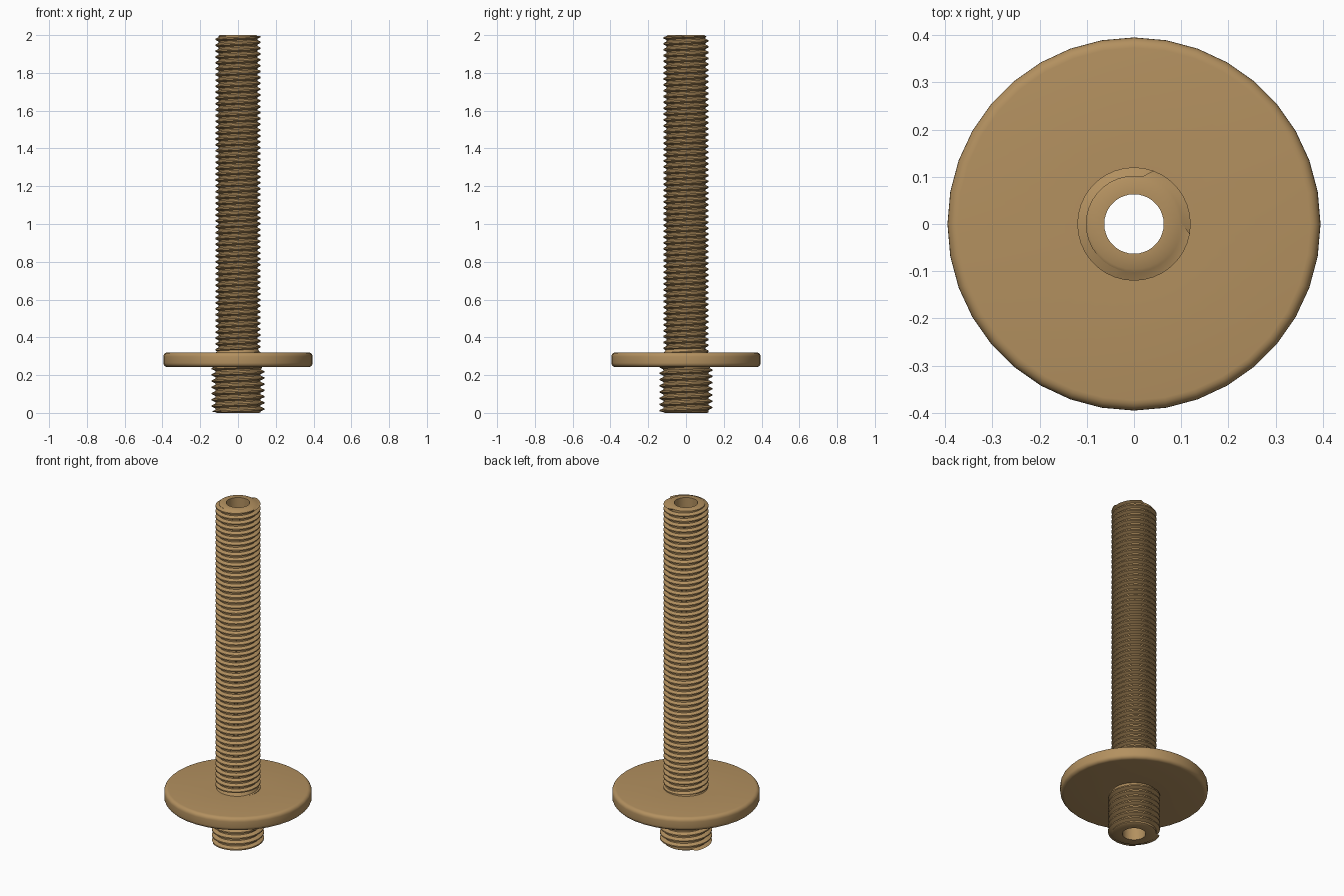
import bpy, bmesh, math

if "Cube" in bpy.data.objects:
    bpy.data.objects.remove(bpy.data.objects["Cube"])

SEG = 36
BORE = 0.063

brass = bpy.data.materials.new("warm brass")
brass.diffuse_color = (0.45, 0.28, 0.115, 1)
brass.use_nodes = True
brass.node_tree.nodes["Principled BSDF"].inputs["Base Color"].default_value = brass.diffuse_color


def finish(name, bm):
    bmesh.ops.remove_doubles(bm, verts=bm.verts, dist=0.0002)
    bmesh.ops.recalc_face_normals(bm, faces=bm.faces)
    me = bpy.data.meshes.new(name)
    bm.to_mesh(me)
    bm.free()
    me.materials.append(brass)
    ob = bpy.data.objects.new(name, me)
    bpy.context.collection.objects.link(ob)
    bpy.ops.object.select_all(action='DESELECT')
    bpy.context.view_layer.objects.active = ob
    ob.select_set(True)
    bpy.ops.object.shade_smooth_by_angle(angle=math.radians(35))
    return ob


def bridge(bm, columns, closed=False):
    """Skin neighbouring columns of vertices with quads."""
    n = len(columns[0])
    for a, b in zip(columns, columns[1:]):
        for k in range(n if closed else n - 1):
            m = (k + 1) % n
            bm.faces.new((a[k], b[k], b[m], a[m]))


def lathe(name, profile):
    """Revolve a closed (radius, height) profile."""
    bm = bmesh.new()
    cols = []
    for j in range(SEG + 1):
        t = 2 * math.pi * j / SEG
        cols.append([bm.verts.new((r * math.cos(t), r * math.sin(t), z)) for r, z in profile])
    bridge(bm, cols, closed=True)
    return finish(name, bm)


def threaded_tube(name, z0, z1, root, crest, pitch):
    """Hollow tube with a right-handed helical thread and flat ends."""
    # one tooth: (fraction of pitch, radius)
    tooth = [(0.0, root), (0.22, root), (0.50, crest), (0.72, crest)]
    turns = int((z1 - z0) / pitch) + 2
    bm = bmesh.new()
    cols = []
    for j in range(SEG + 1):
        t = 2 * math.pi * j / SEG
        prof = [(BORE, z0), (root - 0.006, z0)]
        for i in range(-1, turns):
            for f, r in tooth:
                z = z0 + pitch * (i + f + j / SEG)
                if z <= z0 + 0.004:
                    prof.append((root, z0 + 0.004))
                elif z >= z1 - 0.004:
                    prof.append((root, z1 - 0.004))
                else:
                    prof.append((r, z))
        prof += [(root - 0.006, z1), (BORE, z1)]
        cols.append([bm.verts.new((r * math.cos(t), r * math.sin(t), z)) for r, z in prof])
    # the helix advances one tooth per turn, and clamped ends keep the columns aligned
    bridge(bm, cols[:-1], closed=True)
    a, b = cols[-2], cols[-1]
    n = len(a)
    for k in range(n):
        m = (k + 1) % n
        bm.faces.new((a[k], b[k], b[m], a[m]))
    return finish(name, bm)


# long upper thread and short, thicker lower thread
threaded_tube("upper_threaded_tube", 0.30, 2.0, 0.102, 0.120, 0.031)
threaded_tube("lower_threaded_tube", 0.0, 0.27, 0.119, 0.139, 0.033)

# round flange with softened rims and small collars where the tubes meet it
R, ZB, ZT, F = 0.395, 0.243, 0.320, 0.022
profile = [(BORE, 0.228), (0.121, 0.228), (0.128, ZB)]
for k in range(6):
    a = math.radians(-90 + 18 * k)
    profile.append((R - F + F * math.cos(a), ZB + F + F * math.sin(a)))
for k in range(6):
    a = math.radians(18 * k)
    profile.append((R - F + F * math.cos(a), ZT - F + F * math.sin(a)))
profile += [(0.116, ZT), (0.106, 0.338), (BORE, 0.338)]
lathe("flange", profile)
